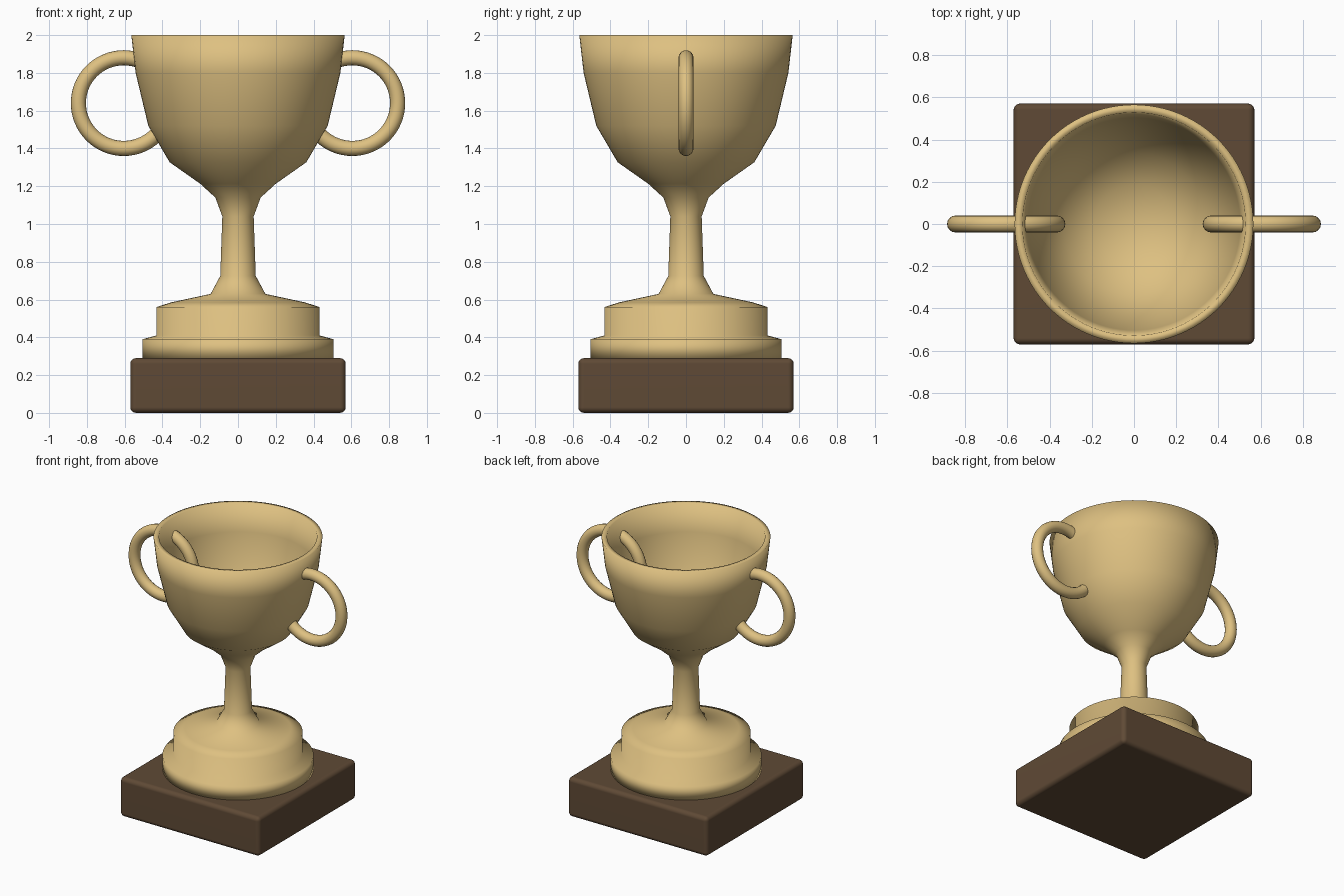
import bpy
import bmesh
import math
from mathutils import Matrix

default = bpy.data.objects.get("Cube")
if default:
    bpy.data.objects.remove(default, do_unlink=True)


def make_material(name, color):
    mat = bpy.data.materials.new(name)
    mat.use_nodes = True
    mat.diffuse_color = color
    mat.node_tree.nodes["Principled BSDF"].inputs["Base Color"].default_value = color
    return mat


def finish(bm, name, mat):
    bmesh.ops.recalc_face_normals(bm, faces=bm.faces)
    for face in bm.faces:
        face.smooth = True
    mesh = bpy.data.meshes.new(name)
    bm.to_mesh(mesh)
    bm.free()
    mesh.materials.append(mat)
    obj = bpy.data.objects.new(name, mesh)
    bpy.context.collection.objects.link(obj)
    return obj


def lathe(name, profile, mat, steps=96):
    bm = bmesh.new()
    verts = [bm.verts.new((r, 0, z)) for r, z in profile]
    edges = [bm.edges.new(pair) for pair in zip(verts, verts[1:])]
    bmesh.ops.spin(bm, geom=verts + edges, axis=(0, 0, 1), cent=(0, 0, 0),
                   angle=math.tau, steps=steps)
    bmesh.ops.remove_doubles(bm, verts=bm.verts, dist=0.0005)
    return finish(bm, name, mat)


gold = make_material("pale gold", (0.73, 0.53, 0.22, 1))
wood = make_material("dark wood", (0.115, 0.068, 0.036, 1))

# Square plinth with softened edges
bm = bmesh.new()
bmesh.ops.create_cube(bm, size=1, matrix=Matrix.Translation((0, 0, 0.145))
                      @ Matrix.Diagonal((1.14, 1.14, 0.29, 1)))
plinth = finish(bm, "plinth", wood)
bevel = plinth.modifiers.new("soft edges", "BEVEL")
bevel.width = 0.03
bevel.segments = 4
plinth.modifiers.new("flat sides", "WEIGHTED_NORMAL")

# Stepped foot, stem and hollow bowl turned as one piece
foot = [(0, 0.285), (0.505, 0.285), (0.505, 0.39), (0.432, 0.41), (0.432, 0.56),
        (0.355, 0.585), (0.145, 0.63)]
stem = [(0.094, 0.725), (0.083, 1.04), (0.12, 1.14)]
bowl = [(0.2, 1.213), (0.362, 1.327), (0.475, 1.52), (0.542, 1.8), (0.565, 2)]
inside = [(0.528, 2), (0.503, 1.8), (0.438, 1.535), (0.335, 1.36), (0.185, 1.255), (0, 1.22)]
lathe("cup", foot + stem + bowl + inside, gold)

# Ring handles passing through the bowl wall
for side, name in ((1, "left_handle"), (-1, "right_handle")):
    bm = bmesh.new()
    ring = bmesh.ops.create_circle(bm, segments=16, radius=0.04,
                                   matrix=Matrix.Translation((side * 0.845, 0, 1.64)))
    bmesh.ops.spin(bm, geom=ring["verts"] + list(bm.edges), axis=(0, 1, 0),
                   cent=(side * 0.605, 0, 1.64), angle=math.tau, steps=64)
    bmesh.ops.remove_doubles(bm, verts=bm.verts, dist=0.0005)
    finish(bm, name, gold)
